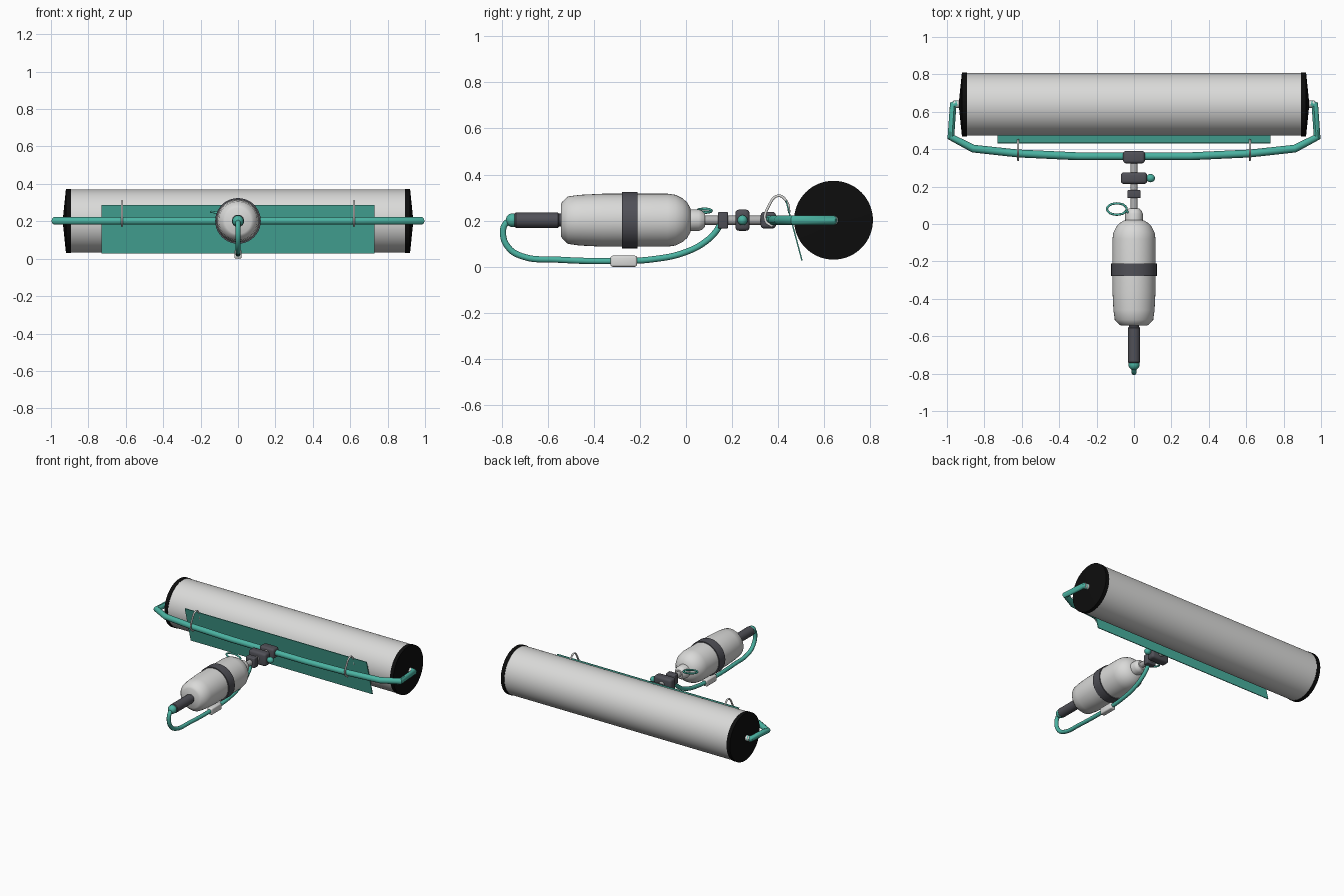
import bpy, bmesh, math
from mathutils import Matrix, Vector

cube = bpy.data.objects.get("Cube")
if cube:
    bpy.data.objects.remove(cube, do_unlink=True)

AXIS_Z = 0.202   # height of handle, frame and drum axis
DRUM_Y = 0.64


def material(name, r, g, b, rough=0.5):
    m = bpy.data.materials.new(name)
    m.use_nodes = True
    m.diffuse_color = (r, g, b, 1)
    node = next(n for n in m.node_tree.nodes if n.type == 'BSDF_PRINCIPLED')
    node.inputs["Base Color"].default_value = (r, g, b, 1)
    node.inputs["Roughness"].default_value = rough
    return m


TEAL = material("teal", 0.07, 0.45, 0.36)
WHITE = material("off_white", 0.7, 0.7, 0.69)
STEEL = material("steel_grey", 0.45, 0.45, 0.45)
DARK = material("dark_grey", 0.08, 0.08, 0.095)
BLACK = material("black", 0.004, 0.004, 0.004)


def smooth(obj, angle=35):
    bpy.ops.object.select_all(action='DESELECT')
    obj.select_set(True)
    bpy.context.view_layer.objects.active = obj
    bpy.ops.object.shade_smooth_by_angle(angle=math.radians(angle))


def add(name, bm, mat, smooth_it=True):
    bmesh.ops.recalc_face_normals(bm, faces=bm.faces)
    mesh = bpy.data.meshes.new(name)
    bm.to_mesh(mesh)
    bm.free()
    obj = bpy.data.objects.new(name, mesh)
    bpy.context.collection.objects.link(obj)
    mesh.materials.append(mat)
    if smooth_it:
        smooth(obj)
    return obj


def lathe(name, profile, axis, centre, mat, sides=32):
    """Closed solid of revolution; profile is (position along axis, radius)."""
    bm = bmesh.new()
    rings = []
    for p, r in profile:
        ring = []
        for i in range(sides):
            a = math.tau * i / sides
            u, v = r * math.cos(a), r * math.sin(a)
            co = Vector((p, u, v)) if axis == 'X' else Vector((u, p, v))
            ring.append(bm.verts.new(co + Vector(centre)))
        rings.append(ring)
    for a, b in zip(rings, rings[1:]):
        for i in range(sides):
            j = (i + 1) % sides
            bm.faces.new((a[i], a[j], b[j], b[i]))
    bm.faces.new(rings[0])
    bm.faces.new(rings[-1])
    return add(name, bm, mat)


def block(name, centre, size, mat, bevel=0.0):
    bm = bmesh.new()
    bmesh.ops.create_cube(bm, size=1, matrix=Matrix.Translation(centre) @ Matrix.Diagonal((*size, 1)))
    if bevel:
        bmesh.ops.bevel(bm, geom=bm.edges[:], offset=bevel, segments=3, profile=0.5, affect='EDGES')
    return add(name, bm, mat, bevel > 0)


def ball(name, centre, scale, mat):
    bm = bmesh.new()
    bmesh.ops.create_uvsphere(bm, u_segments=20, v_segments=12, radius=1,
                              matrix=Matrix.Translation(centre) @ Matrix.Diagonal((*scale, 1)))
    return add(name, bm, mat)


def tube(name, points, radius, mat, curved=True, closed=False):
    """Round tube along a path, turned into a mesh."""
    curve = bpy.data.curves.new(name, 'CURVE')
    curve.dimensions = '3D'
    curve.bevel_depth = radius
    curve.bevel_resolution = 3
    curve.use_fill_caps = True
    spline = curve.splines.new('BEZIER' if curved else 'POLY')
    if curved:
        spline.bezier_points.add(len(points) - 1)
        for bp, co in zip(spline.bezier_points, points):
            bp.co = co
            bp.handle_left_type = bp.handle_right_type = 'AUTO'
        spline.resolution_u = 6
    else:
        spline.points.add(len(points) - 1)
        for sp, co in zip(spline.points, points):
            sp.co = (*co, 1)
    spline.use_cyclic_u = closed
    obj = bpy.data.objects.new(name, curve)
    bpy.context.collection.objects.link(obj)
    curve.materials.append(mat)
    bpy.ops.object.select_all(action='DESELECT')
    obj.select_set(True)
    bpy.context.view_layer.objects.active = obj
    bpy.ops.object.convert(target='MESH')
    smooth(bpy.context.object, 40)


# Roller drum with slightly domed end caps and axle stubs
drum_centre = (0, DRUM_Y, AXIS_Z)
lathe("drum", [(-0.9, 0.168), (0.9, 0.168)], 'X', drum_centre, WHITE, 64)
for side, s in (("left", 1), ("right", -1)):
    lathe(side + "_drum_cap", [(s * 0.893, 0.171), (s * 0.92, 0.171), (s * 0.935, 0.025)],
          'X', drum_centre, BLACK, 64)
    lathe(side + "_axle", [(s * 0.92, 0.02), (s * 0.965, 0.02)], 'X', drum_centre, WHITE, 16)

# Bent yoke holding the drum
half = [(0.945, 0.642), (0.967, 0.635), (0.979, 0.465), (0.86, 0.403), (0.62, 0.377), (0.3, 0.362)]
path = half + [(-x, y) for x, y in reversed(half)]
tube("yoke", [(x, y, AXIS_Z) for x, y in path], 0.021, TEAL, curved=False)

# Slanted scraper plate
bm = bmesh.new()
top, low = (0.431, 0.287), (0.5, 0.028)
corners = [(-0.73, *top), (0.73, *top), (0.73, *low), (-0.73, *low)]
front = [bm.verts.new(c) for c in corners]
back = [bm.verts.new((x, y + 0.006, z)) for x, y, z in corners]
bm.faces.new(front)
bm.faces.new(back)
for i in range(4):
    j = (i + 1) % 4
    bm.faces.new((front[i], front[j], back[j], back[i]))
add("scraper_plate", bm, TEAL, False)

# Wire hooks hanging the plate from the yoke
for side, x in (("left", 0.62), ("right", -0.62)):
    hook = [(0.375, 0.175), (0.345, 0.2), (0.36, 0.265), (0.4, 0.308), (0.435, 0.285), (0.449, 0.235)]
    tube(side + "_hook", [(x, y, z) for y, z in hook], 0.006, WHITE)

# Shaft, clamps and knob
shaft = (0, 0, AXIS_Z)
lathe("shaft", [(0.05, 0.02), (0.36, 0.02)], 'Y', shaft, STEEL, 20)
block("yoke_clamp", (0, 0.357, AXIS_Z), (0.115, 0.066, 0.072), DARK, 0.014)
block("adjuster_clamp", (0, 0.245, AXIS_Z), (0.14, 0.062, 0.092), DARK, 0.016)
block("hose_collar", (0, 0.16, AXIS_Z), (0.07, 0.044, 0.072), DARK, 0.006)
ball("adjuster_knob", (0.088, 0.245, AXIS_Z), (0.024, 0.022, 0.022), TEAL)

# Fluid bottle, neck and strap
body = [(-0.543, 0.07), (-0.535, 0.082), (-0.512, 0.103), (-0.46, 0.11), (-0.36, 0.115), (-0.08, 0.115),
        (-0.045, 0.11), (-0.015, 0.095), (0.005, 0.077), (0.018, 0.055), (0.022, 0.04)]
lathe("bottle", body, 'Y', shaft, WHITE, 40)
neck = [(0.01, 0.047), (0.055, 0.047), (0.068, 0.042), (0.082, 0.03)]
lathe("bottle_neck", neck, 'Y', shaft, WHITE, 28)
lathe("bottle_strap", [(-0.277, 0.122), (-0.21, 0.122)], 'Y', shaft, DARK, 40)

# Pull loop beside the neck
loop = []
for i in range(10):
    a = math.tau * i / 10
    x = -0.092 + 0.052 * math.cos(a)
    loop.append((x, 0.08 + 0.03 * math.sin(a), 0.243 - 0.15 * (x + 0.092)))
tube("pull_loop", loop, 0.006, TEAL, closed=True)
tube("pull_loop_stem", [(-0.045, 0.075, 0.237), (-0.02, 0.05, 0.225)], 0.006, TEAL, curved=False)

# Handle grip and end fitting
grip = [(-0.745, 0.028), (-0.738, 0.033), (-0.556, 0.033), (-0.55, 0.028), (-0.535, 0.028)]
lathe("grip", grip, 'Y', shaft, DARK, 24)
ball("hose_fitting", (0, -0.752, AXIS_Z), (0.03, 0.03, 0.03), TEAL)

# Feed hose looping under the bottle, with its flow valve
hose = [(-0.75, 0.2), (-0.78, 0.19), (-0.794, 0.15), (-0.772, 0.085), (-0.71, 0.045), (-0.56, 0.031),
        (-0.3, 0.025), (-0.14, 0.033), (0, 0.064), (0.09, 0.113), (0.135, 0.16), (0.15, 0.19)]
tube("feed_hose", [(0, y, z) for y, z in hose], 0.014, TEAL)
block("flow_valve", (0, -0.27, 0.024), (0.04, 0.115, 0.048), WHITE, 0.009)
